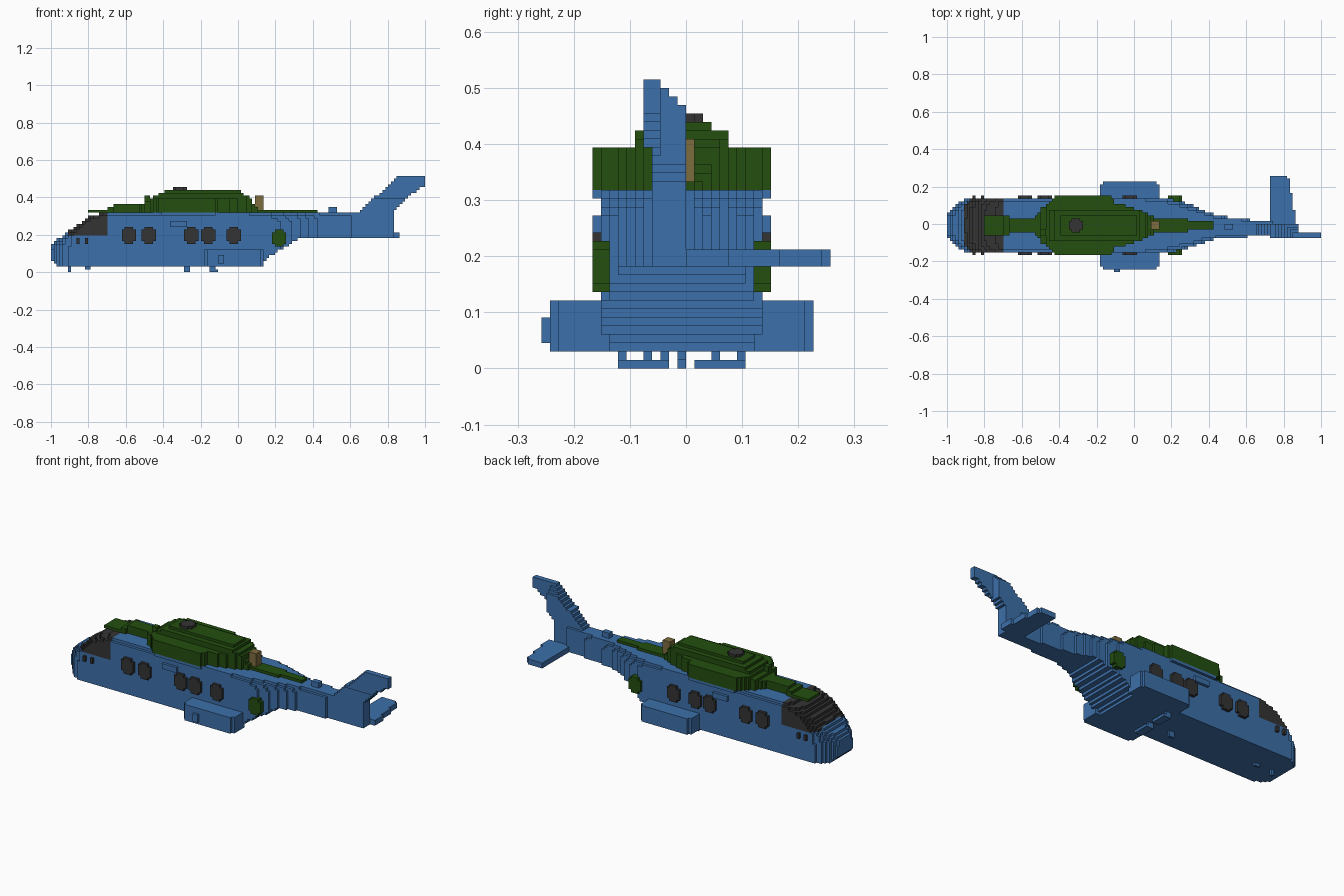
import bpy, bmesh, math

if "Cube" in bpy.data.objects:
    bpy.data.objects.remove(bpy.data.objects["Cube"])

V = 2 / 132  # size of one block


def material(name, rgb):
    m = bpy.data.materials.new(name)
    m.use_nodes = True
    m.diffuse_color = (*rgb, 1)
    m.node_tree.nodes["Principled BSDF"].inputs["Base Color"].default_value = (*rgb, 1)
    return m


BLUE = material("blue paint", (0.046, 0.16, 0.40))
GREEN = material("dark green paint", (0.017, 0.078, 0.005))
TAN = material("tan metal", (0.21, 0.15, 0.05))
DARK = material("dark glass", (0.034, 0.034, 0.034))


def interp(points, x):
    """Linear interpolation over (x, value) points."""
    if x <= points[0][0]:
        return points[0][1]
    for (xa, a), (xb, b) in zip(points, points[1:]):
        if x <= xb:
            return a + (b - a) * (x - xa) / (xb - xa)
    return points[-1][1]


SIDES = [((1, 0, 0), (0, 1, 0), (0, 0, 1)),
         ((0, 1, 0), (0, 0, 1), (1, 0, 0)),
         ((0, 0, 1), (1, 0, 0), (0, 1, 0))]


def blocks(name, mats, lo, hi, rule=lambda x, y, z: 0):
    """Fill block range lo..hi where rule gives a material index; keep outer faces."""
    cells = {}
    for i in range(lo[0], hi[0]):
        for j in range(lo[1], hi[1]):
            for k in range(lo[2], hi[2]):
                m = rule((i + .5) * V, (j + .5) * V, (k + .5) * V)
                if m is not None:
                    cells[i, j, k] = m
    bm = bmesh.new()
    verts = {}

    def vert(p):
        if p not in verts:
            verts[p] = bm.verts.new([c * V for c in p])
        return verts[p]

    def add(*vectors):
        return tuple(map(sum, zip(*vectors)))

    for c, m in cells.items():
        for n, u, w in SIDES:
            for outward in (True, False):
                step = n if outward else tuple(-a for a in n)
                if add(c, step) in cells:
                    continue
                base = add(c, n) if outward else c
                loop = [base, add(base, u), add(base, u, w), add(base, w)]
                f = bm.faces.new([vert(p) for p in (loop if outward else loop[::-1])])
                f.material_index = m
    mesh = bpy.data.meshes.new(name)
    bm.to_mesh(mesh)
    bm.free()
    for mat in mats:
        mesh.materials.append(mat)
    ob = bpy.data.objects.new(name, mesh)
    bpy.context.collection.objects.link(ob)
    return ob


# Fuselage and tail boom: floor, roof, half width and roof roundness along x
FLOOR = [(-1, .08), (-.975, .04), (-.95, .03), (.09, .03), (.2, .105), (.34, .185)]
ROOF = [(-1, .145), (-.97, .17), (-.93, .2), (-.88, .235), (-.8, .295), (-.7, .32)]
WIDTH = [(-1, .05), (-.97, .095), (-.93, .125), (-.88, .145), (.14, .147), (.2, .142),
         (.3, .115), (.35, .095), (.45, .06), (.7, .038), (.83, .03)]
ROUND = [(-1, 3), (-.88, 4), (-.7, 10), (.05, 10), (.2, 5), (.35, 3.5), (.5, 4), (.8, 10)]
CENTRE = [(.2, -V / 2), (.83, -2 * V)]


def fuselage(x, y, z):
    floor, roof = interp(FLOOR, x), interp(ROOF, x)
    if not floor < z < roof:
        return None
    mid = (floor + roof) / 2
    t = max(0, (z - mid) / (roof - mid))
    half = interp(WIDTH, x) * (1 - t ** interp(ROUND, x)) ** (1 / interp(ROUND, x))
    if abs(y - interp(CENTRE, x)) > half:
        return None
    return 1 if -.91 < x < -.69 and z > .2 else 0


blocks("fuselage", [BLUE, DARK], (-66, -12, 0), (55, 12, 22), fuselage)

# Swept tail fin with a leaning tip
FIN_TOP = [(.64, .32), (.87, .52), (1, .52)]
FIN_LOW = [(.83, .19), (.832, .32), (.93, .42), (1, .46)]


def fin(x, y, z):
    if not interp(FIN_LOW, x) < z < interp(FIN_TOP, x):
        return None
    right = -5 * V if z > .4 else -4 * V
    left = 0 if z < .455 else (1 - (z - .455) / V * 1.1) * V
    if x > .88:
        left = -3 * V
    return 0 if right < y < max(left, -3 * V) else None


blocks("tail_fin", [BLUE], (42, -5, 12), (66, 2, 34), fin)

# Single tailplane on the left
blocks("tailplane", [BLUE], (48, 0, 12), (57, 17, 14),
       lambda x, y, z: 0 if x < .87 - .18 * y else None)

# Engine deck and spine
DECK_TOP = [(-.8, .335), (-.72, .335), (-.64, .365), (-.5, .37), (-.44, .41), (-.38, .44),
            (0, .44), (.06, .4), (.1, .35), (.12, .335)]
DECK_WIDTH = [(-.8, .05), (-.66, .045), (-.64, .035), (-.53, .035), (-.5, .085), (-.42, .152),
              (-.12, .152), (-.1, .12), (-.02, .1), (.08, .06), (.12, .035), (.3, .03), (.43, .015)]


def deck(x, y, z):
    half = interp(DECK_WIDTH, x)
    if z > .395:
        half = min(half, .083 if z < .425 else .06)
    return 0 if z < interp(DECK_TOP, x) and abs(y + V / 2) < half else None


blocks("engine_deck", [GREEN], (-53, -12, 21), (28, 12, 29), deck)
blocks("engine_base", [BLUE], (-27, -11, 20), (-8, 10, 21))
blocks("deck_vent", [GREEN], (-33, -4, 24), (-31, -2, 27))
blocks("rear_exhaust", [TAN], (6, -2, 22), (9, 1, 27))
blocks("spine_aerial", [BLUE], (32, -2, 21), (35, 0, 23))


# Rotor hub
blocks("rotor_hub", [DARK], (-24, -4, 28), (-17, 3, 30),
       lambda x, y, z: 0 if math.hypot(x + .31, y + V / 2) < .041 else None)


def both_sides(name, mats, x, y, z, rule=lambda x, y, z: 0):
    """Right and left copies, mirrored about the body's middle block."""
    blocks("right_" + name, mats, (x[0], -y[1] - 1, z[0]), (x[1], -y[0] - 1, z[1]), rule)
    blocks("left_" + name, mats, (x[0], y[0], z[0]), (x[1], y[1], z[1]), rule)


both_sides("side_exhaust", [TAN], (-12, -8), (6, 10), (21, 24))
both_sides("exhaust_cover", [GREEN], (-13, -8), (7, 10), (24, 25))

# Cabin windows with clipped corners, and small sills
for n, start in enumerate((-41, -34, -19, -13, -4)):
    middle = (start + 2.5) * V
    both_sides("window_%d" % (n + 1), [DARK], (start, start + 5), (9, 10), (10, 16),
               lambda x, y, z: 0 if abs(x - middle) + abs(z - 13 * V) < 4.2 * V else None)
both_sides("nose_window", [DARK], (-57, -53), (8, 10), (10, 12),
           lambda x, y, z: 0 if abs(x + .83) > V else None)
both_sides("door_rail", [BLUE], (-24, -18), (9, 10), (16, 18))

# Round side markers
both_sides("round_marker", [GREEN], (12, 17), (8, 10), (9, 15),
           lambda x, y, z: 0 if math.hypot(x - 14.5 * V, z - 12 * V) < 2.9 * V else None)

# Sponsons
both_sides("sponson", [BLUE], (-12, 9), (8, 15), (2, 8),
           lambda x, y, z: 0 if abs(x + 1.5 * V) + abs(y + V / 2) < 24.5 * V else None)
blocks("sponson_lamp", [BLUE], (-7, -17, 3), (-5, -16, 6))

# Belly fittings
blocks("right_belly_bar", [BLUE], (-10, -8, 0), (-7, -2, 1))
blocks("left_belly_bar", [BLUE], (-10, 1, 0), (-7, 7, 1))
for n, j in enumerate((-8, -5, -3, 3, 6)):
    blocks("belly_strut_%d" % (n + 1), [BLUE], (-10, j, 1), (-8, j + 1, 2))
blocks("belly_aerial", [BLUE], (-19, -3, 0), (-17, -2, 2))
blocks("nose_probe", [BLUE], (-60, -1, 0), (-59, 0, 2))
blocks("nose_lamp", [BLUE], (-54, -1, 1), (-52, 0, 2))
